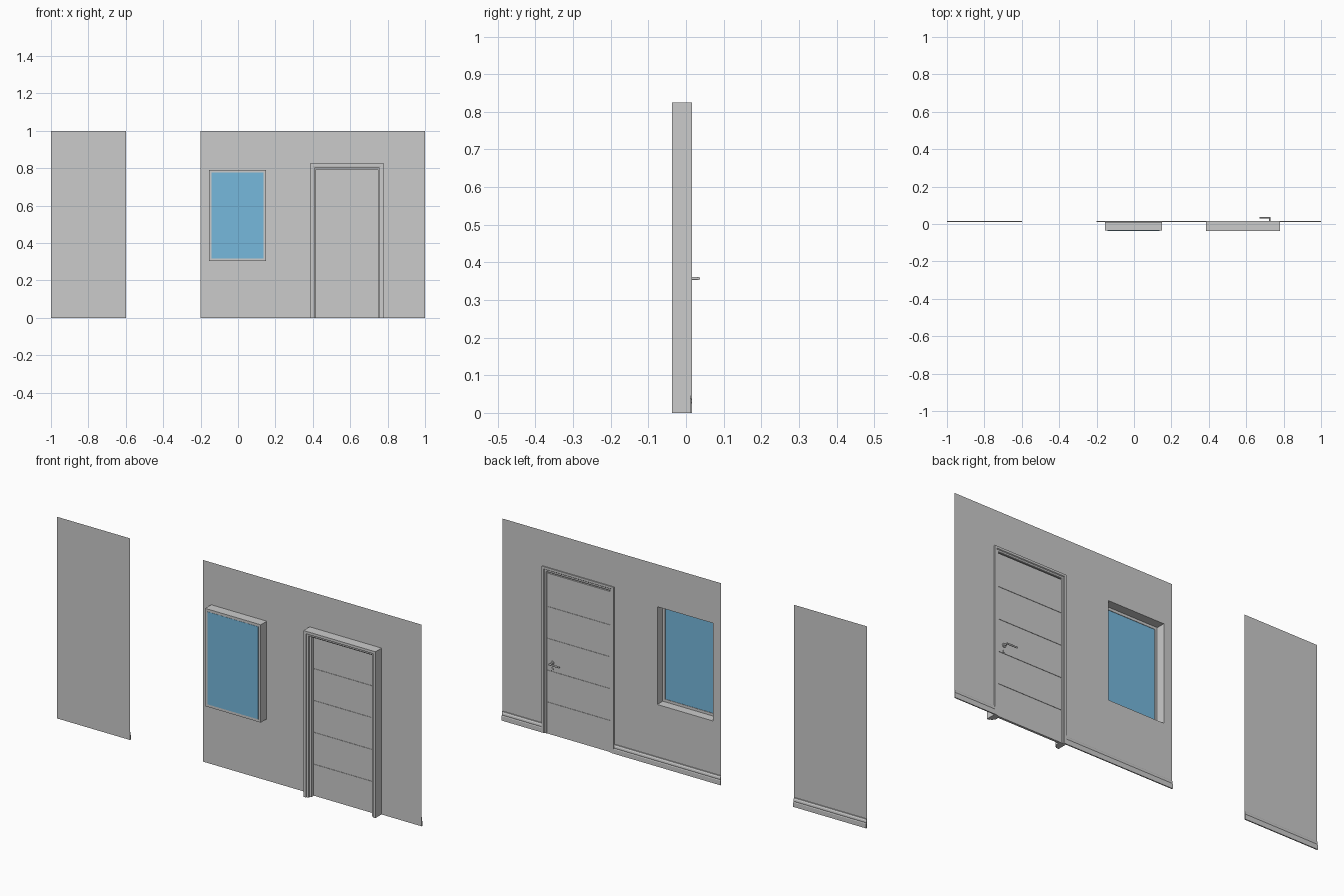
import bpy, bmesh, math
from mathutils import Vector

if "Cube" in bpy.data.objects:
    bpy.data.objects.remove(bpy.data.objects["Cube"])

WALL_Y = 0.011                       # room face of the wall sheet
DX0, DX1, DH = 0.385, 0.78, 0.825    # door frame outline
WX0, WX1, WZ0, WZ1 = -0.155, 0.15, 0.305, 0.79   # window opening
WB = -0.036                          # outer plane of the window


def finish(bm, name, fix=True):
    bmesh.ops.remove_doubles(bm, verts=bm.verts, dist=1e-5)
    if fix:
        bmesh.ops.recalc_face_normals(bm, faces=bm.faces)
    me = bpy.data.meshes.new(name)
    bm.to_mesh(me)
    bm.free()
    ob = bpy.data.objects.new(name, me)
    bpy.context.collection.objects.link(ob)
    return ob


def add_box(bm, lo, hi):
    lo, hi = Vector(lo), Vector(hi)
    vs = bmesh.ops.create_cube(bm, size=1)['verts']
    for v in vs:
        v.co = Vector(((lo[i] + hi[i]) / 2 + v.co[i] * (hi[i] - lo[i]) for i in range(3)))


def bridge(bm, rings, caps=True):
    """Skin closed rings of points, optionally capping both ends."""
    rows = [[bm.verts.new(p) for p in r] for r in rings]
    n = len(rows[0])
    for a, b in zip(rows, rows[1:]):
        for i in range(n):
            j = (i + 1) % n
            bm.faces.new((a[i], a[j], b[j], b[i]))
    if caps:
        bm.faces.new(rows[0])
        bm.faces.new(rows[-1][::-1])


def wall(name, xs, zs, holes=()):
    """Wall sheet facing the room (+y), leaving out the listed cells."""
    bm = bmesh.new()
    for i in range(len(xs) - 1):
        for k in range(len(zs) - 1):
            if (i, k) in holes:
                continue
            a, b, c, d = xs[i], xs[i + 1], zs[k], zs[k + 1]
            bm.faces.new([bm.verts.new((x, WALL_Y, z))
                          for x, z in ((a, c), (a, d), (b, d), (b, c))])
    return finish(bm, name, fix=False)


def rect(y, inset=0.0):
    a, b, c, d = WX0 + inset, WX1 - inset, WZ0 + inset, WZ1 - inset
    return [(a, y, c), (b, y, c), (b, y, d), (a, y, d)]


# Wall sheets: plain one on the left, one with window and door openings
wall("left_wall", [-1, -0.6], [0, 1])
wall("right_wall", [-0.2, WX0, WX1, DX0, DX1, 1], [0, WZ0, WZ1, DH, 1],
     holes={(1, 1), (3, 0), (3, 1), (3, 2)})

# Skirting boards on the room side
skirt = [(WALL_Y, 0), (0.0165, 0), (0.0165, 0.022), (0.0145, 0.026), (0.0155, 0.031),
         (0.0145, 0.037), (0.0125, 0.040), (0.0125, 0.045), (WALL_Y, 0.046)]
for name, a, b in (("left_skirting", -1, -0.6), ("middle_skirting", -0.2, DX0),
                   ("right_skirting", DX1, 1)):
    bm = bmesh.new()
    bridge(bm, [[(x, y, z) for y, z in skirt] for x in (a, b)])
    finish(bm, name)

# Window reveal: thin sheet box from the wall back to the frame
bm = bmesh.new()
bridge(bm, [rect(WALL_Y), rect(WB)], caps=False)
finish(bm, "window_reveal")

# Window frame: slim ring around the glass
bm = bmesh.new()
bridge(bm, [rect(WB), rect(WB + 0.004), rect(WB + 0.004, 0.013), rect(WB, 0.013), rect(WB)],
       caps=False)
finish(bm, "window_frame")

# Glass pane
bm = bmesh.new()
add_box(bm, (WX0 + 0.013, WB - 0.001, WZ0 + 0.013), (WX1 - 0.013, WB + 0.002, WZ1 - 0.013))
glass = finish(bm, "window_glass")
mat = bpy.data.materials.new("blue_glass")
mat.diffuse_color = (0.18, 0.48, 0.72, 1)
mat.use_nodes = True
mat.node_tree.nodes["Principled BSDF"].inputs["Base Color"].default_value = mat.diffuse_color
glass.data.materials.append(mat)

# Door frame: stepped profile (inset, y) mitred around the opening
prof = [(0, -0.037), (0, 0.0165), (0.011, 0.0165), (0.014, 0.013), (0.022, 0.013),
        (0.024, 0.011), (0.024, -0.001), (0.031, -0.001), (0.031, -0.020), (0.024, -0.022),
        (0.024, -0.030), (0.013, -0.032), (0.013, -0.037)]
path = [lambda u: (DX0 + u, 0), lambda u: (DX0 + u, DH - u),
        lambda u: (DX1 - u, DH - u), lambda u: (DX1 - u, 0)]
bm = bmesh.new()
bridge(bm, [[(f(u)[0], y, f(u)[1]) for u, y in prof] for f in path])
finish(bm, "door_frame")

# Door leaf: five planks over a slimmer core, leaving thin grooves
bm = bmesh.new()
lx0, lx1, lh = DX0 + 0.024, DX1 - 0.024, 0.796
add_box(bm, (lx0, 0.002, 0.001), (lx1, 0.009, lh))
step, gap = 0.158, 0.002
for k in range(5):
    top = lh if k == 4 else (k + 1) * step - gap
    add_box(bm, (lx0, 0, k * step + (gap if k else 0)), (lx1, 0.011, top))
finish(bm, "door_leaf")


def cylinder(name, p, q, r, seg=16):
    p, q = Vector(p), Vector(q)
    rot = (q - p).to_track_quat('Z', 'Y')
    bm = bmesh.new()
    bridge(bm, [[c + rot @ Vector((r * math.cos(2 * math.pi * i / seg),
                                   r * math.sin(2 * math.pi * i / seg), 0))
                 for i in range(seg)] for c in (p, q)])
    ob = finish(bm, name)
    bpy.ops.object.select_all(action='DESELECT')
    bpy.context.view_layer.objects.active = ob
    ob.select_set(True)
    bpy.ops.object.shade_smooth_by_angle(angle=math.radians(40))


# Door handle on the room side: rosette, post, lever, keyhole plate
hx, hz = 0.726, 0.357
cylinder("handle_rosette", (hx, 0.011, hz), (hx, 0.0155, hz), 0.010)
cylinder("handle_post", (hx, 0.0155, hz), (hx, 0.036, hz), 0.004)
cylinder("handle_lever", (hx + 0.004, 0.033, hz), (0.672, 0.033, hz), 0.004)
cylinder("keyhole_plate", (hx, 0.011, hz - 0.03), (hx, 0.0145, hz - 0.03), 0.007)
